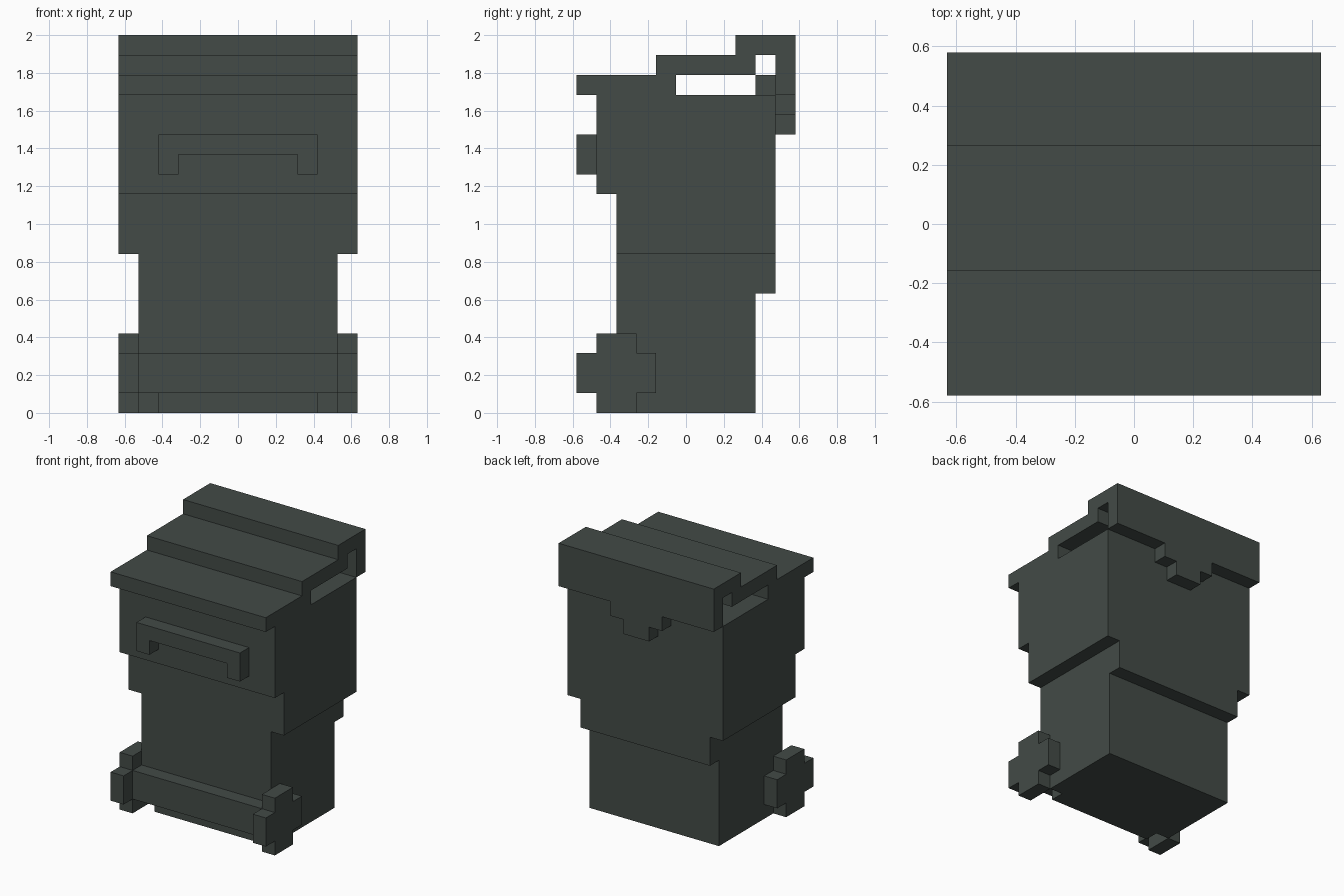
import bpy
import bmesh

U = 2 / 19  # one block of the model's grid

cube = bpy.data.objects.get("Cube")
if cube:
    bpy.data.objects.remove(cube, do_unlink=True)

COLOUR = (0.056, 0.070, 0.063, 1)
plastic = bpy.data.materials.new("dark grey green plastic")
plastic.use_nodes = True
plastic.diffuse_color = COLOUR
shader = plastic.node_tree.nodes["Principled BSDF"]
shader.inputs["Base Color"].default_value = COLOUR
shader.inputs["Roughness"].default_value = 0.8


def prism(name, outline, start, end, axis="x"):
    """Extrude an outline along x (points are y, z), y (x, z) or z (x, y)."""
    place = {"x": lambda a, b, t: (t, a, b),
             "y": lambda a, b, t: (a, t, b),
             "z": lambda a, b, t: (a, b, t)}[axis]
    bm = bmesh.new()
    near = [bm.verts.new([c * U for c in place(a, b, start)]) for a, b in outline]
    far = [bm.verts.new([c * U for c in place(a, b, end)]) for a, b in outline]
    bm.faces.new(near)
    bm.faces.new(far)
    for i in range(len(near)):
        j = (i + 1) % len(near)
        bm.faces.new((near[i], near[j], far[j], far[i]))
    bmesh.ops.recalc_face_normals(bm, faces=bm.faces)
    mesh = bpy.data.meshes.new(name)
    bm.to_mesh(mesh)
    bm.free()
    mesh.materials.append(plastic)
    obj = bpy.data.objects.new(name, mesh)
    bpy.context.collection.objects.link(obj)
    return obj


def rect(a0, a1, b0, b1):
    return [(a0, b0), (a1, b0), (a1, b1), (a0, b1)]


def mirrored(half):
    """Complete a symmetric outline from its positive half."""
    return half + [(-a, b) for a, b in reversed(half)]


# Bin body: wide top with a front step, narrow bottom with a rear step
prism("upper_body", [(-3.5, 8), (4.5, 8), (4.5, 16), (-4.5, 16),
                     (-4.5, 11), (-3.5, 11)], -6, 6)
prism("lower_body", [(-3.5, 1), (3.5, 1), (3.5, 6), (4.5, 6),
                     (4.5, 8), (-3.5, 8)], -5, 5)

# Base layer, notched at the front corners behind the wheels
prism("base", mirrored([(4, -3.5), (4, -2.5), (5, -2.5), (5, 3.5)]), 0, 1, "z")

# Stepped lid rising to the back and folding down behind the body
prism("lid", [(-5.5, 16), (-0.5, 16), (-0.5, 17), (3.5, 17), (3.5, 18),
              (4.5, 18), (4.5, 16), (5.5, 16), (5.5, 19), (2.5, 19),
              (2.5, 18), (-1.5, 18), (-1.5, 17), (-5.5, 17)], -6, 6)
prism("lid_tab", mirrored([(1, 14), (1, 15), (2, 15), (2, 16)]), 4.5, 5.5, "y")
prism("hinge", rect(3.5, 4.5, 16, 17), -2, 2)

# Front handle
prism("front_handle", mirrored([(3, 13), (3, 12), (4, 12), (4, 14)]),
      -5.5, -4.5, "y")

# Wheels and the axle bar between them
wheel = [(-4.5, 0), (-2.5, 0), (-2.5, 1), (-1.5, 1), (-1.5, 3), (-2.5, 3),
         (-2.5, 4), (-4.5, 4), (-4.5, 3), (-5.5, 3), (-5.5, 1), (-4.5, 1)]
for side, sign in (("left", 1), ("right", -1)):
    prism(side + "_wheel", wheel, 5 * sign, 6 * sign)
prism("axle", rect(-4.5, -3.5, 1, 3), -5, 5)
